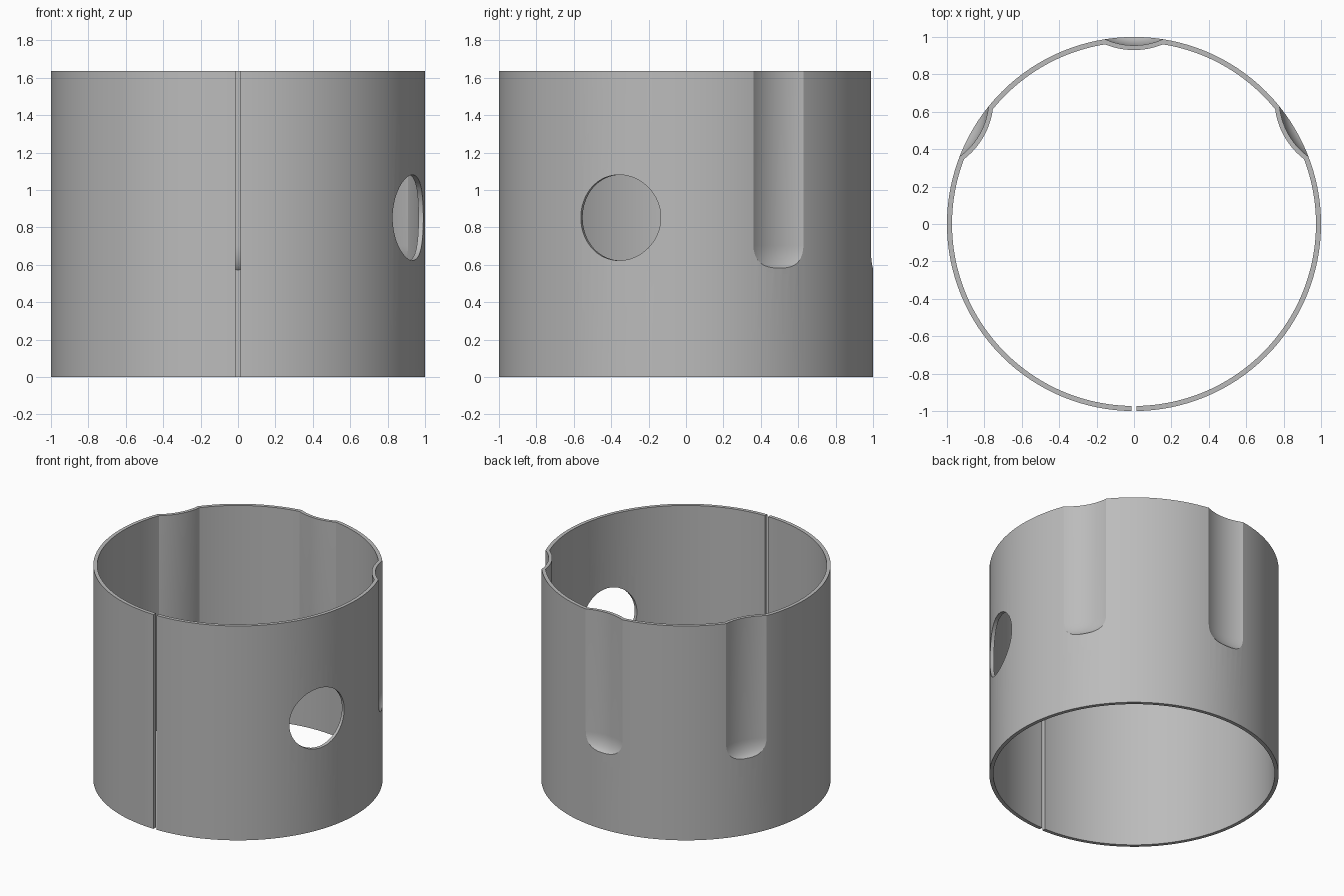
import bpy, bmesh, math
from mathutils import Matrix

cube = bpy.data.objects.get("Cube")
if cube:
    bpy.data.objects.remove(cube, do_unlink=True)

HEIGHT, OUTER, INNER, WALL = 1.635, 1.0, 0.973, 0.025
SEGMENTS = 128

grey = bpy.data.materials.new("plain grey")
grey.use_nodes = True
colour = (0.5, 0.5, 0.5, 1)
grey.diffuse_color = colour
grey.node_tree.nodes["Principled BSDF"].inputs["Base Color"].default_value = colour


def make_object(name, bm):
    bmesh.ops.recalc_face_normals(bm, faces=bm.faces)
    mesh = bpy.data.meshes.new(name)
    bm.to_mesh(mesh)
    bm.free()
    mesh.materials.append(grey)
    obj = bpy.data.objects.new(name, mesh)
    bpy.context.collection.objects.link(obj)
    return obj


def lathe(name, profile, segments, location=(0, 0, 0)):
    """Closed solid of revolution from (radius, z) points, bottom to top."""
    bm = bmesh.new()
    rings = [[bm.verts.new((r * math.cos(2 * math.pi * i / segments),
                            r * math.sin(2 * math.pi * i / segments), z))
              for i in range(segments)] for r, z in profile]
    for low, high in zip(rings, rings[1:]):
        for i in range(segments):
            j = (i + 1) % segments
            bm.faces.new((low[i], low[j], high[j], high[i]))
    bm.faces.new(rings[0][::-1])
    bm.faces.new(rings[-1])
    obj = make_object(name, bm)
    obj.data.transform(Matrix.Translation(location))
    return obj


def cut(target, cutter):
    """Subtract the cutter, bake the result and remove the cutter."""
    mod = target.modifiers.new("cut", 'BOOLEAN')
    mod.operation, mod.solver, mod.object = 'DIFFERENCE', 'EXACT', cutter
    bpy.context.view_layer.update()
    graph = bpy.context.evaluated_depsgraph_get()
    result = bpy.data.meshes.new_from_object(target.evaluated_get(graph))
    target.modifiers.clear()
    target.data = result
    bpy.data.objects.remove(cutter, do_unlink=True)


def groove(name, degrees, grow):
    """Upright rod with a rounded lower end, overlapping the wall from outside."""
    radius, a, b, bottom = 0.38 + grow, 0.06 + grow, 0.125 + grow, 0.578 - grow
    steps = 10
    profile = [(radius - a * (1 - math.sin(t)), bottom + b * (1 - math.cos(t)))
               for t in (k * math.pi / 2 / steps for k in range(steps + 1))]
    profile.append((radius, HEIGHT + 0.2 + grow))
    angle = math.radians(degrees)
    centre = 0.955 + 0.38
    return lathe(name, profile, 160,
                 (centre * math.cos(angle), centre * math.sin(angle), 0))


# Cylindrical sleeve and the hollow core, kept clear of the dented walls
sleeve = lathe("sleeve", [(OUTER, 0), (OUTER, HEIGHT)], SEGMENTS)
core = lathe("core", [(INNER, -0.1), (INNER, HEIGHT + 0.1)], SEGMENTS)
GROOVES = (30, 90, 150)
for degrees in GROOVES:
    cut(core, groove("groove_backing", degrees, WALL))
cut(sleeve, core)

# Three pressed grooves
for degrees in GROOVES:
    cut(sleeve, groove("groove_cutter", degrees, 0))

# Round side hole
bm = bmesh.new()
bmesh.ops.create_cone(bm, cap_ends=True, segments=64, radius1=0.229,
                      radius2=0.229, depth=0.8)
hole = make_object("hole_cutter", bm)
hole.data.transform(Matrix.Translation((0, 0, 0.852))
                    @ Matrix.Rotation(math.radians(-21), 4, 'Z')
                    @ Matrix.Translation((1, 0, 0))
                    @ Matrix.Rotation(math.pi / 2, 4, 'Y'))
cut(sleeve, hole)

# Narrow full-height slit at the front
bm = bmesh.new()
bmesh.ops.create_cube(bm, size=1)
slit = make_object("slit_cutter", bm)
slit.data.transform(Matrix.Translation((0, -1, HEIGHT / 2))
                    @ Matrix.Diagonal((0.026, 0.4, HEIGHT + 0.4, 1)))
cut(sleeve, slit)

# Smooth shading with crisp rims
sleeve.data.materials.clear()
sleeve.data.materials.append(grey)
bpy.ops.object.select_all(action='DESELECT')
sleeve.select_set(True)
bpy.context.view_layer.objects.active = sleeve
bpy.ops.object.shade_smooth_by_angle(angle=math.radians(25))
